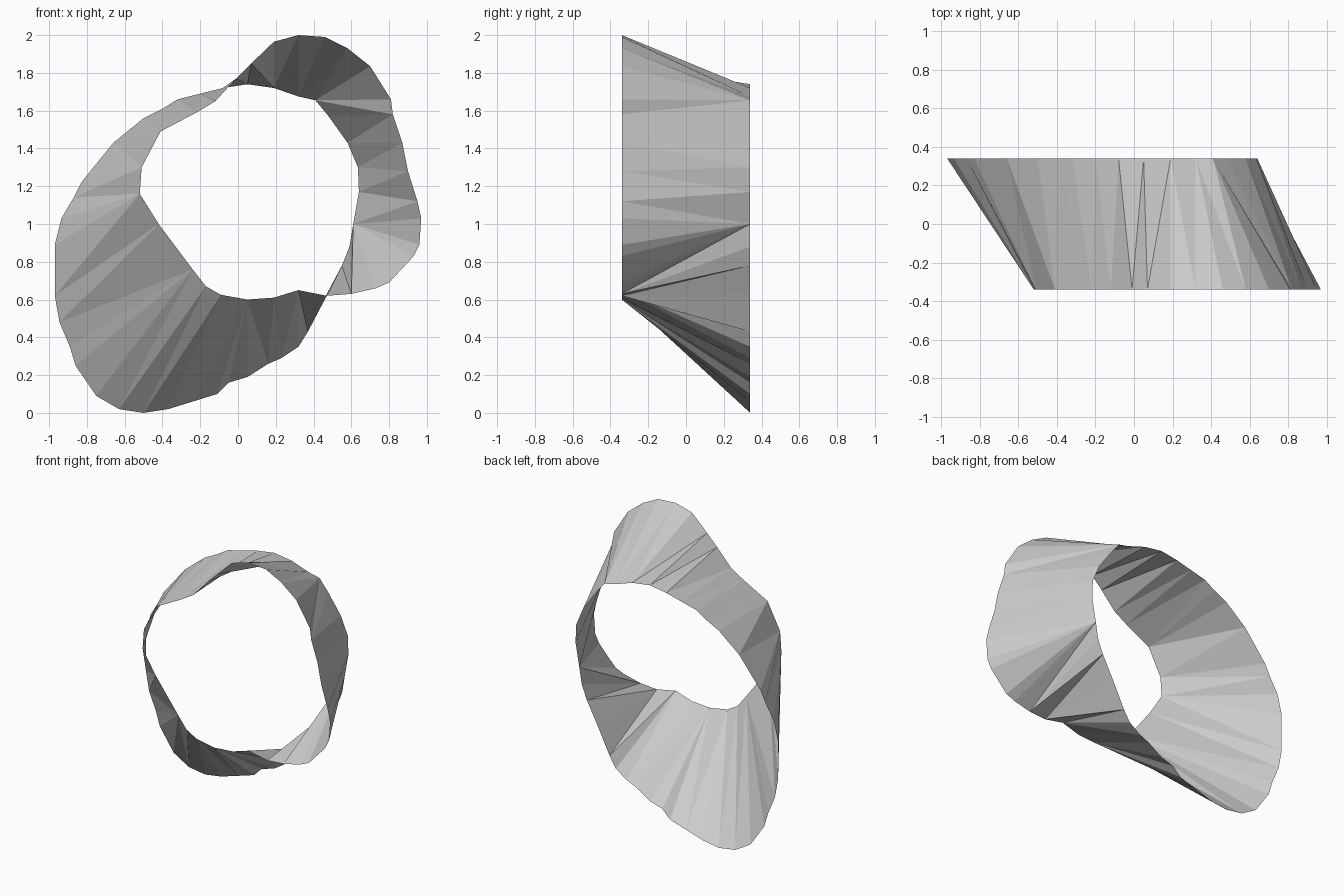
import bpy
from mathutils import Vector

HALF = 0.34

# Front rim outline (x, z), clockwise from upper left
front = [(-.41, 1.49), (-.22, 1.59), (-.12, 1.65), (-.01, 1.77), (.07, 1.85),
         (.19, 1.965), (.32, 2.0), (.46, 1.99), (.58, 1.93), (.70, 1.835),
         (.81, 1.66), (.82, 1.58), (.87, 1.43), (.90, 1.28), (.95, 1.12),
         (.97, 1.03), (.96, .89), (.93, .83), (.80, .69), (.73, .66),
         (.60, .63), (.47, .62), (.32, .65), (.19, .61), (.05, .60),
         (-.09, .625), (-.17, .67), (-.24, .76), (-.42, 1.0),
         (-.52, 1.16), (-.51, 1.30)]

# Back rim outline, same direction
back = [(-.50, 1.56), (-.40, 1.61), (-.32, 1.66), (-.20, 1.69), (-.08, 1.72),
        (.05, 1.74), (.19, 1.72), (.32, 1.675), (.41, 1.655), (.48, 1.57),
        (.58, 1.43), (.635, 1.30), (.64, 1.17), (.61, 1.0), (.59, .88),
        (.55, .78), (.47, .63), (.37, .43), (.32, .35), (.23, .29),
        (.16, .26), (.05, .19), (-.05, .16), (-.11, .10), (-.24, .06),
        (-.37, .02), (-.50, 0), (-.63, .02), (-.75, .09), (-.86, .25),
        (-.89, .35), (-.945, .48), (-.97, .62), (-.97, .89), (-.935, 1.03),
        (-.87, 1.14), (-.83, 1.22), (-.66, 1.43)]

# Creases that tie a front rim point to a back rim point
ties = [((-.41, 1.49), (-.50, 1.56)), ((-.01, 1.77), (.05, 1.74)),
        ((.32, 2.0), (.32, 1.675)), ((.82, 1.58), (.48, 1.57)), ((.95, 1.12), (.61, 1.0)),
        ((.60, .63), (.59, .88)), ((.32, .65), (.32, .35)),
        ((.05, .60), (.05, .19)), ((-.09, .625), (-.37, .02)),
        ((-.52, 1.16), (-.97, .89))]

nf, nb = len(front), len(back)
verts = [Vector((x, -HALF, z)) for x, z in front] + [Vector((x, HALF, z)) for x, z in back]
stops = [(front.index(f), back.index(b)) for f, b in ties] + [(nf, nb)]


def fractions(start, end, count, offset):
    """Arc-length fraction of each rim point between two ties."""
    total = [0.0]
    for i in range(start, end):
        a, b = verts[offset + i], verts[offset + (i + 1) % count]
        total.append(total[-1] + (b - a).length)
    return [t / total[-1] for t in total]


# Zip the two rims together with triangles
faces = []
for (i0, j0), (i1, j1) in zip(stops, stops[1:]):
    fi, fj = fractions(i0, i1, nf, 0), fractions(j0, j1, nb, nf)
    i, j = i0, j0
    while i < i1 or j < j1:
        a, b = i % nf, nf + j % nb
        if j == j1 or (i < i1 and fi[i + 1 - i0] <= fj[j + 1 - j0]):
            faces.append((a, b, (i + 1) % nf))
            i += 1
        else:
            faces.append((a, b, nf + (j + 1) % nb))
            j += 1

# Single-sheet faceted band
mesh = bpy.data.meshes.new("twisted_band")
mesh.from_pydata(verts, [], faces)
mesh.update()
band = bpy.data.objects.new("twisted_band", mesh)
bpy.context.collection.objects.link(band)
